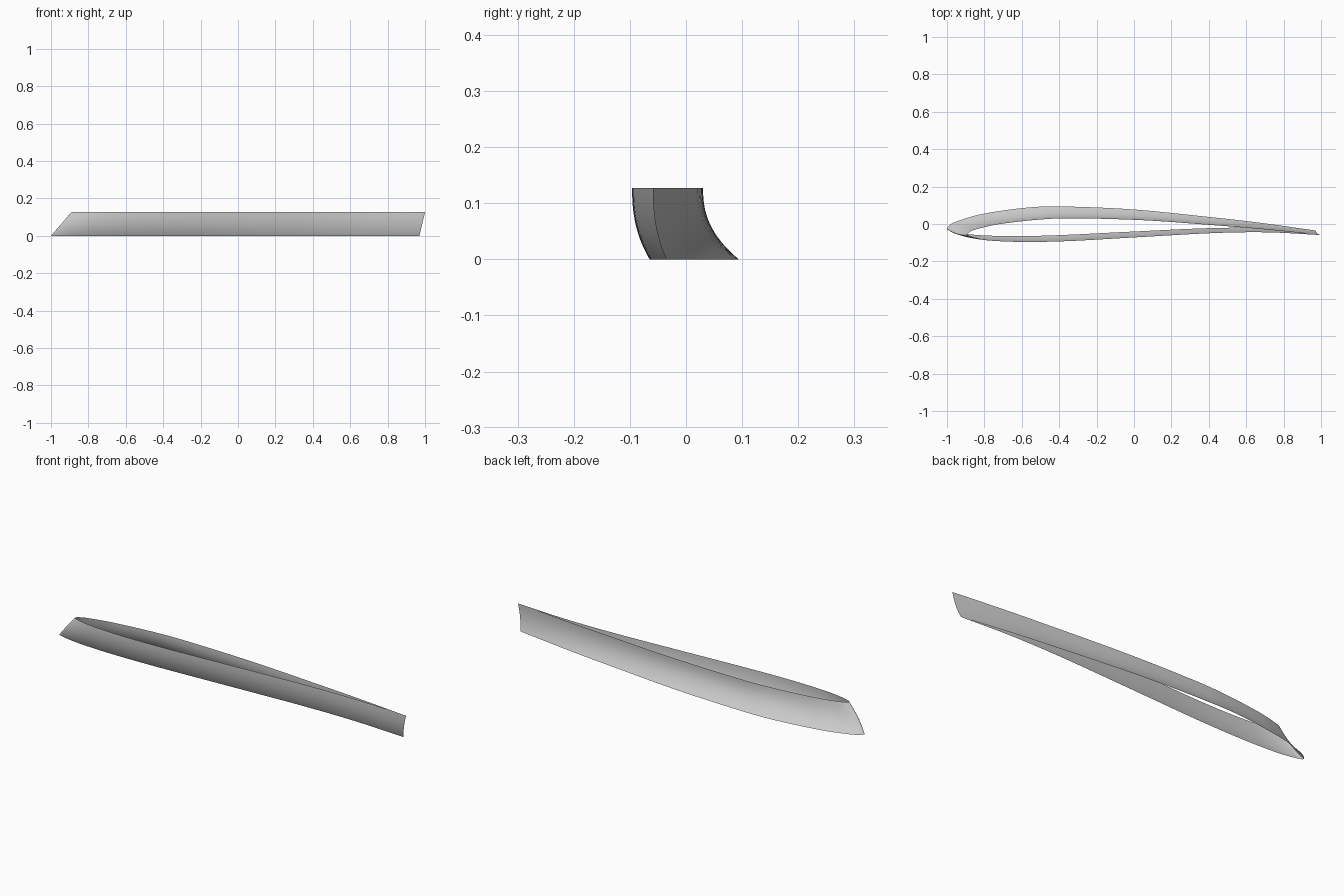
import bpy
import bmesh
from mathutils import Vector

cube = bpy.data.objects.get("Cube")
if cube:
    bpy.data.objects.remove(cube, do_unlink=True)

HEIGHT = 0.127
ROWS = 16
STEPS = 8

# Blade section: (fraction of chord, height off the chord line)
UPPER = [(1, 0), (.85, .04), (.7, .072), (.5, .1085), (.3, .122),
         (.2, .111), (.1, .081), (.05, .055), (.015, .029)]
LOWER = [(.015, -.014), (.05, -.027), (.1, -.035), (.18, -.038), (.3, -.032),
         (.5, -.011), (.7, .009), (.85, .013), (1, 0)]


def smooth_path(points):
    """Smooth curve through the given points."""
    pts = [Vector(p) for p in points]
    pts = [2 * pts[0] - pts[1]] + pts + [2 * pts[-1] - pts[-2]]
    path = []
    for a, b, c, d in zip(pts, pts[1:], pts[2:], pts[3:]):
        for k in range(STEPS):
            t = k / STEPS
            path.append(b + (c - a) * t / 2
                        + (2 * a - 5 * b + 4 * c - d) * t * t / 2
                        + (3 * b - a - 3 * c + d) * t ** 3 / 2)
    return path


def mix(a, b, t):
    return a + (b - a) * t


section = smooth_path(UPPER + [(0, 0)] + LOWER)

# Open shell: the section slides straight in x and eases in y as it rises
bm = bmesh.new()
rings = []
for r in range(ROWS + 1):
    t = r / ROWS
    ease = 1 - (1 - t) ** 2.4
    nose = Vector((mix(-1, -.89, t), mix(-.025, -.055, ease)))
    tail = Vector((mix(.97, 1, t), mix(-.035, -.059, ease)))
    top_scale, low_scale = mix(1, .71, ease), mix(1, 1.06, ease)
    ring = []
    for u, h in section:
        p = nose.lerp(tail, u)
        scale = top_scale if h > 0 and len(ring) < len(UPPER) * STEPS else low_scale
        ring.append(bm.verts.new((p.x, p.y + h * scale, HEIGHT * t)))
    rings.append(ring)

for low, high in zip(rings, rings[1:]):
    for i in range(len(low)):
        j = (i + 1) % len(low)
        bm.faces.new((low[i], low[j], high[j], high[i]))

mesh = bpy.data.meshes.new("blade_shell")
bm.to_mesh(mesh)
bm.free()
blade = bpy.data.objects.new("blade_shell", mesh)
bpy.context.collection.objects.link(blade)

# Plain grey
grey = bpy.data.materials.new("light_grey")
grey.use_nodes = True
colour = (.6, .6, .6, 1)
grey.diffuse_color = colour
grey.node_tree.nodes["Principled BSDF"].inputs["Base Color"].default_value = colour
mesh.materials.append(grey)

# Smooth skin with a sharp trailing edge
bpy.ops.object.select_all(action="DESELECT")
blade.select_set(True)
bpy.context.view_layer.objects.active = blade
bpy.ops.object.shade_smooth_by_angle()
